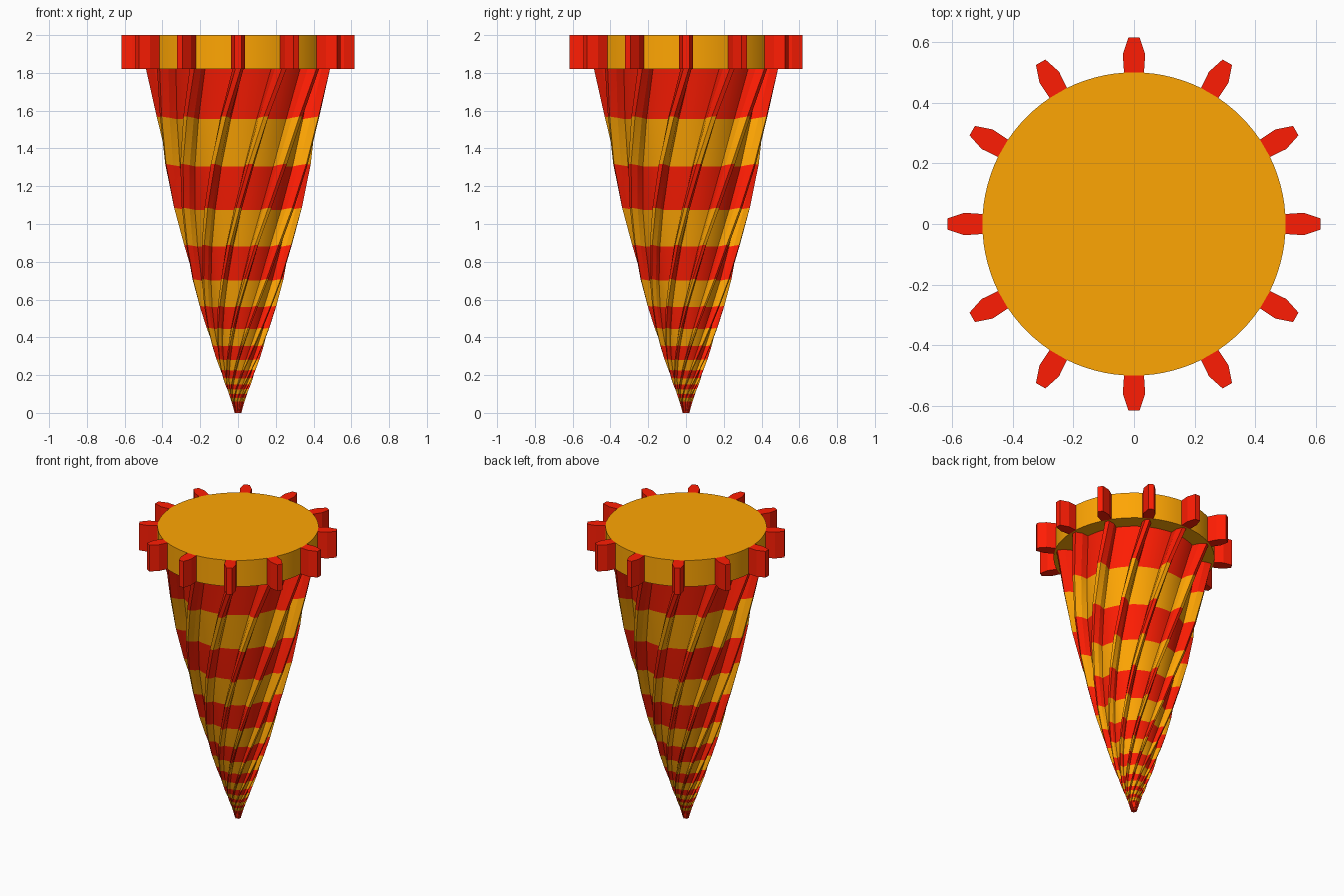
import bpy, math

if "Cube" in bpy.data.objects:
    bpy.data.objects.remove(bpy.data.objects["Cube"])

TEETH = 12
TWIST = math.radians(10)      # turn per band
RED, ORANGE = 0, 1

def material(name, color):
    m = bpy.data.materials.new(name)
    m.diffuse_color = color
    m.use_nodes = True
    m.node_tree.nodes["Principled BSDF"].inputs["Base Color"].default_value = m.diffuse_color
    return m

MATS = [material("red", (1, 0.012, 0.001, 1)), material("orange", (1, 0.38, 0.001, 1))]

# Gear outline: a tooth that bulges and narrows, then a six-step root arc
TOOTH = [(0.5, -0.033), (0.56, -0.037), (0.617, -0.018),
         (0.617, 0.018), (0.56, 0.037), (0.5, 0.033)]

def outline():
    pts = []
    for i in range(TEETH):
        a = i * math.tau / TEETH
        pts += [(r * math.cos(a) - t * math.sin(a), r * math.sin(a) + t * math.cos(a)) for r, t in TOOTH]
        a0 = math.atan2(0.033, 0.5)
        for k in range(1, 6):
            b = a + a0 + (math.tau / TEETH - 2 * a0) * k / 6
            pts.append((0.501 * math.cos(b), 0.501 * math.sin(b)))
    return pts

OUT = outline()
N, PER = len(OUT), len(OUT) // TEETH

def loft(name, rings, colour_of, lift=0):
    """Stack of gear outlines (z, scale, turn), with root disc and tooth end caps."""
    verts, faces, cols = [], [], []
    for n, (z, s, a) in enumerate(rings):
        c, d = math.cos(a) * s, math.sin(a) * s
        up = lift * s if 0 < n < len(rings) - 1 else 0     # tooth tips sit slightly higher
        verts += [(x * c - y * d, x * d + y * c, z + up * max(0, math.hypot(x, y) - 0.502) / 0.115)
                  for x, y in OUT]
    for b in range(len(rings) - 1):
        for i in range(N):
            j = (i + 1) % N
            faces.append((b * N + i, b * N + j, (b + 1) * N + j, (b + 1) * N + i))
            cols.append(colour_of(b, i % PER < 5))
    for b, flip in ((0, True), (len(rings) - 1, False)):
        caps = [([b * N + i for i in range(N) if not 0 < i % PER < 5], False)]
        caps += [([b * N + t * PER + k for k in range(6)], True) for t in range(TEETH)]
        for f, tooth in caps:
            faces.append(tuple(reversed(f)) if flip else tuple(f))
            cols.append(colour_of(max(b - 1, 0), tooth))
    me = bpy.data.meshes.new(name)
    me.from_pydata(verts, [], faces)
    for m in MATS:
        me.materials.append(m)
    for p, c in zip(me.polygons, cols):
        p.material_index = c
    me.update()
    ob = bpy.data.objects.new(name, me)
    bpy.context.collection.objects.link(ob)
    bpy.ops.object.select_all(action='DESELECT')
    ob.select_set(True)
    bpy.context.view_layer.objects.active = ob
    bpy.ops.object.shade_smooth_by_angle(angle=math.radians(15))

# Gear head: orange disc, red teeth
loft("gear_head", [(1.82, 1, 0), (2.0, 1, 0)], lambda b, tooth: RED if tooth else ORANGE)

# Twisted tapering shank, alternating bands from the top down
PROFILE = [(1.82, .487), (1.555, .435), (1.305, .389), (1.075, .338), (.88, .288), (.70, .243),
           (.56, .203), (.445, .168), (.353, .138), (.28, .114), (.225, .094), (.183, .080),
           (.15, .068), (.125, .058), (.10, .049), (.08, .042), (.06, .035), (0, .018)]
LAST = len(PROFILE) - 2
rings = [(z, r / 0.617, -k * TWIST) for k, (z, r) in enumerate(PROFILE)][::-1]
loft("twisted_shank", rings, lambda b, tooth: (LAST - b) % 2, lift=0.02)
